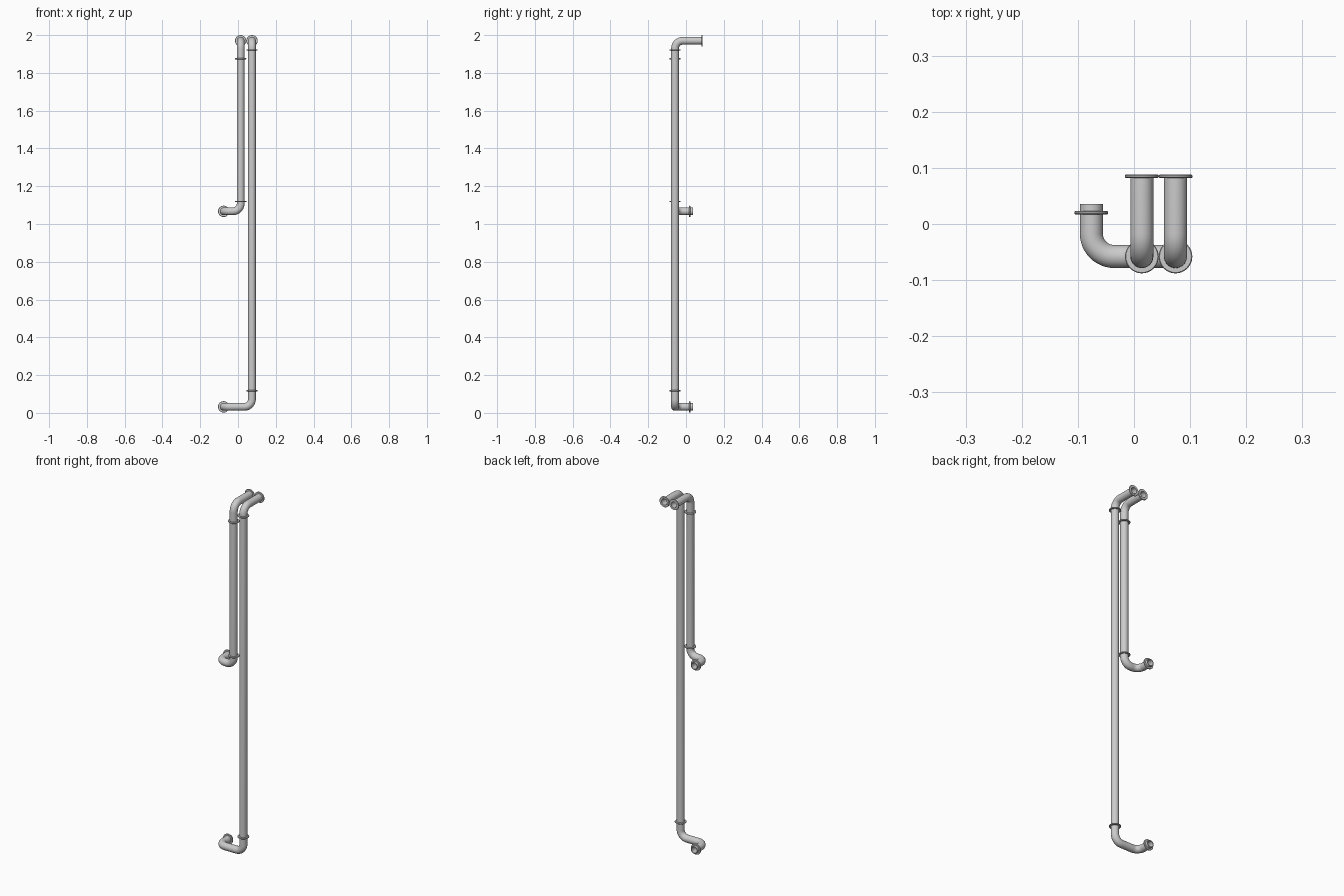
import bpy, bmesh, math
from mathutils import Vector

if "Cube" in bpy.data.objects:
    bpy.data.objects.remove(bpy.data.objects["Cube"])

SIDES = 32
R_OUT, R_IN = 0.0205, 0.0165
R_COLLAR, T_COLLAR = 0.030, 0.006
BEND = 0.041


def rounded_path(corners):
    """Corner points -> list of (point, tangent) with circular bends."""
    c = [Vector(p) for p in corners]
    path = [(c[0], (c[1] - c[0]).normalized())]
    for a, b, d in zip(c, c[1:], c[2:]):
        t0, t1 = (b - a).normalized(), (d - b).normalized()
        centre = b - t0 * BEND + t1 * BEND
        for i in range(13):
            f = i / 12 * math.pi / 2
            path.append((centre - t1 * BEND * math.cos(f) + t0 * BEND * math.sin(f),
                         t0 * math.cos(f) + t1 * math.sin(f)))
    path.append((c[-1], (c[-1] - c[-2]).normalized()))
    return path


def finish(bm, name):
    bmesh.ops.recalc_face_normals(bm, faces=bm.faces)
    mesh = bpy.data.meshes.new(name)
    bm.to_mesh(mesh)
    bm.free()
    ob = bpy.data.objects.new(name, mesh)
    bpy.context.collection.objects.link(ob)
    bpy.ops.object.select_all(action='DESELECT')
    ob.select_set(True)
    bpy.context.view_layer.objects.active = ob
    bpy.ops.object.shade_smooth_by_angle(angle=math.radians(35))
    return ob


def ring(bm, p, u, v, r):
    return [bm.verts.new(p + (u * math.cos(a) + v * math.sin(a)) * r)
            for a in (2 * math.pi * i / SIDES for i in range(SIDES))]


def bridge(bm, r0, r1):
    for i in range(SIDES):
        j = (i + 1) % SIDES
        bm.faces.new((r0[i], r0[j], r1[j], r1[i]))


def tube(name, corners):
    """Hollow pipe swept along a rounded path."""
    bm = bmesh.new()
    path = rounded_path(corners)
    u, prev = path[0][1].orthogonal().normalized(), path[0][1]
    outer, inner = [], []
    for p, t in path:
        u = prev.rotation_difference(t) @ u
        u = (u - t * u.dot(t)).normalized()
        v, prev = t.cross(u), t
        outer.append(ring(bm, p, u, v, R_OUT))
        inner.append(ring(bm, p, u, v, R_IN))
    for rings in (outer, inner):
        for a, b in zip(rings, rings[1:]):
            bridge(bm, a, b)
    for k in (0, -1):
        bridge(bm, outer[k], inner[k])
    return finish(bm, name)


def collar(name, centre, axis):
    """Thin ring with chamfered rim around the pipe."""
    bm = bmesh.new()
    t, p = Vector(axis), Vector(centre)
    u = t.orthogonal().normalized()
    v = t.cross(u)
    h, ch, ri = T_COLLAR / 2, 0.0015, R_OUT - 0.002
    prof = [(ri, -h), (R_COLLAR - ch, -h), (R_COLLAR, -h + ch),
            (R_COLLAR, h - ch), (R_COLLAR - ch, h), (ri, h)]
    rings = [ring(bm, p + t * z, u, v, r) for r, z in prof]
    for a, b in zip(rings, rings[1:] + rings[:1]):
        bridge(bm, a, b)
    return finish(bm, name)


Y_PIPE, Y_TOP, Y_LOW = -0.058, 0.0885, 0.036
X_LOW, Z_TOP = -0.076, 1.97

# name, x of riser, z of lower outlet, heights of the riser collars
for name, x, z_low, collars in (
        ("short_pipe", 0.014, 1.067, (1.119, 1.875)),
        ("long_pipe", 0.074, 0.032, (0.117, 1.922))):
    tube(name, [(x, Y_TOP, Z_TOP), (x, Y_PIPE, Z_TOP), (x, Y_PIPE, z_low),
                (X_LOW, Y_PIPE, z_low), (X_LOW, Y_LOW, z_low)])
    # collars on the riser
    for part, z in zip(("lower", "upper"), collars):
        collar(f"{name}_{part}_collar", (x, Y_PIPE, z), (0, 0, 1))
    # flanges at both outlets
    collar(f"{name}_top_flange", (x, Y_TOP - 0.0035, Z_TOP), (0, 1, 0))
    collar(f"{name}_outlet_flange", (X_LOW, 0.020, z_low), (0, 1, 0))
